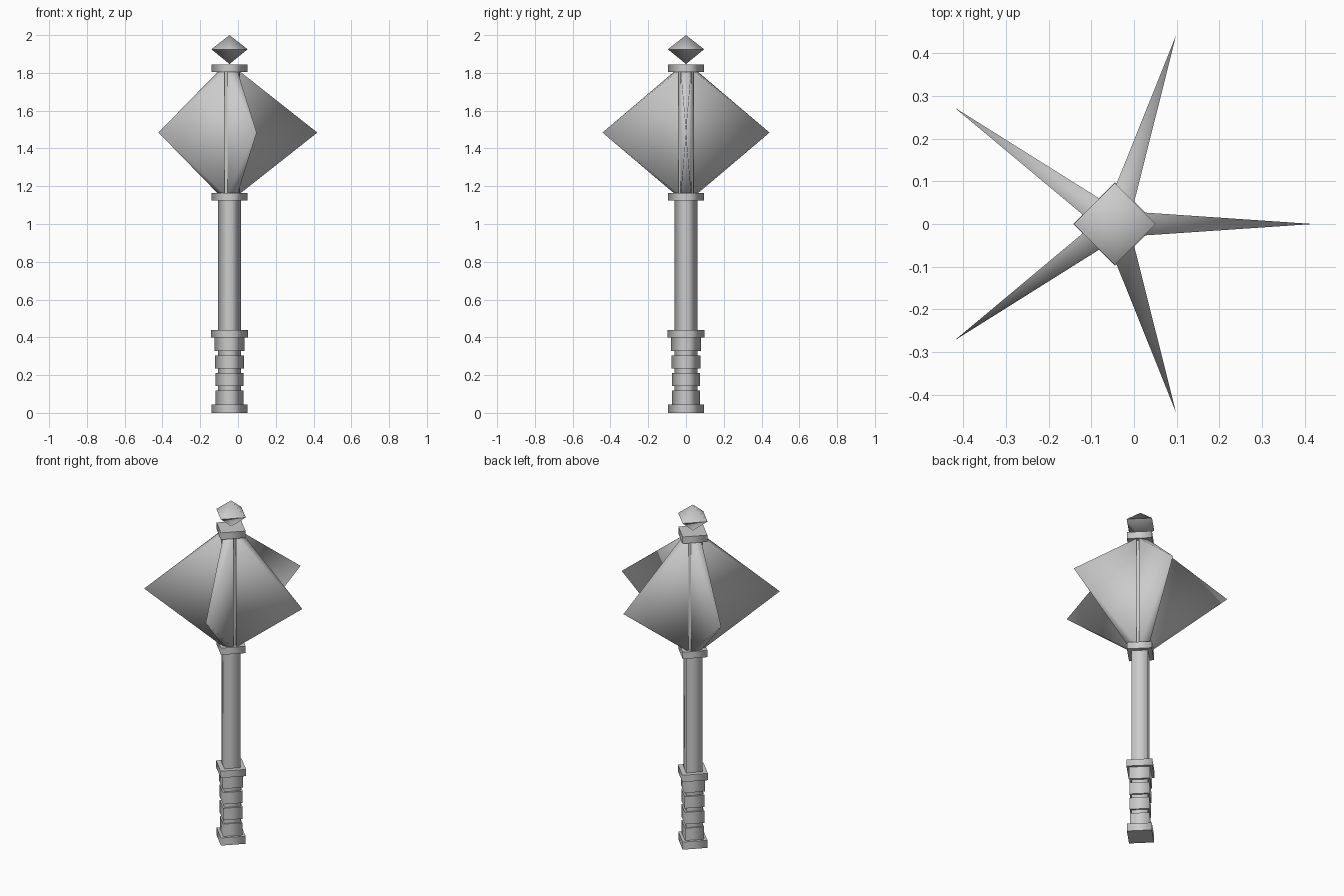
import bpy, bmesh, math
from mathutils import Vector

if "Cube" in bpy.data.objects:
    bpy.data.objects.remove(bpy.data.objects["Cube"])

AXIS_X = -0.045   # five-fold head makes the shaft sit left of the bounding centre


def finish(name, bm, smooth_test):
    bmesh.ops.recalc_face_normals(bm, faces=bm.faces)
    for f in bm.faces:
        f.smooth = smooth_test(f)
    me = bpy.data.meshes.new(name)
    bm.to_mesh(me)
    bm.free()
    ob = bpy.data.objects.new(name, me)
    ob.location.x = AXIS_X
    bpy.context.collection.objects.link(ob)
    return ob


def square_bar(name, z0, z1, r):
    """Four-sided bar with corners on the axes, soft sides and flat caps."""
    bm = bmesh.new()
    rings = [[bm.verts.new((r * math.cos(i * math.pi / 2), r * math.sin(i * math.pi / 2), z))
              for i in range(4)] for z in (z0, z1)]
    for i in range(4):
        j = (i + 1) % 4
        bm.faces.new((rings[0][i], rings[0][j], rings[1][j], rings[1][i]))
    for ring in rings:
        bm.faces.new(ring)
    return finish(name, bm, lambda f: abs(f.normal.z) < 0.5)


# Shaft, running through grip and head
square_bar("shaft", 0.02, 1.82, 0.062)

# Collars
for name, z0, z1, r in (("pommel_collar", 0.0, 0.045, 0.095),
                        ("grip_collar", 0.40, 0.44, 0.098),
                        ("lower_head_collar", 1.125, 1.165, 0.095),
                        ("upper_head_collar", 1.805, 1.845, 0.095)):
    square_bar(name, z0, z1, r)

# Grip bands separated by grooves
for i, (z0, z1, r) in enumerate(((0.045, 0.118, 0.073), (0.142, 0.212, 0.075),
                                 (0.236, 0.305, 0.076), (0.328, 0.40, 0.079))):
    square_bar(f"grip_band_{i + 1}", z0, z1, r)

# Five flanges: thin pyramids pointing outward
for k in range(5):
    bm = bmesh.new()
    base = [bm.verts.new((0.052, y, z)) for y, z in
            ((-0.028, 1.158), (0.028, 1.158), (0.028, 1.81), (-0.028, 1.81))]
    tip = bm.verts.new((0.465, 0, 1.484))
    bm.faces.new(base)
    for i in range(4):
        bm.faces.new((base[i], base[(i + 1) % 4], tip))
    fin = finish(f"flange_{k + 1}", bm, lambda f: f.normal.x > -0.9)
    fin.rotation_euler.z = k * math.tau / 5

# Finial: octahedron with a crisp equator
bm = bmesh.new()
ring = [bm.verts.new((0.096 * math.cos(i * math.pi / 2), 0.096 * math.sin(i * math.pi / 2), 1.925))
        for i in range(4)]
for z in (2.0, 1.847):
    apex = bm.verts.new((0, 0, z))
    for i in range(4):
        bm.faces.new((ring[i], ring[(i + 1) % 4], apex))
for e in bm.edges:
    if all(v in ring for v in e.verts):
        e.smooth = False
finish("finial", bm, lambda f: True)
